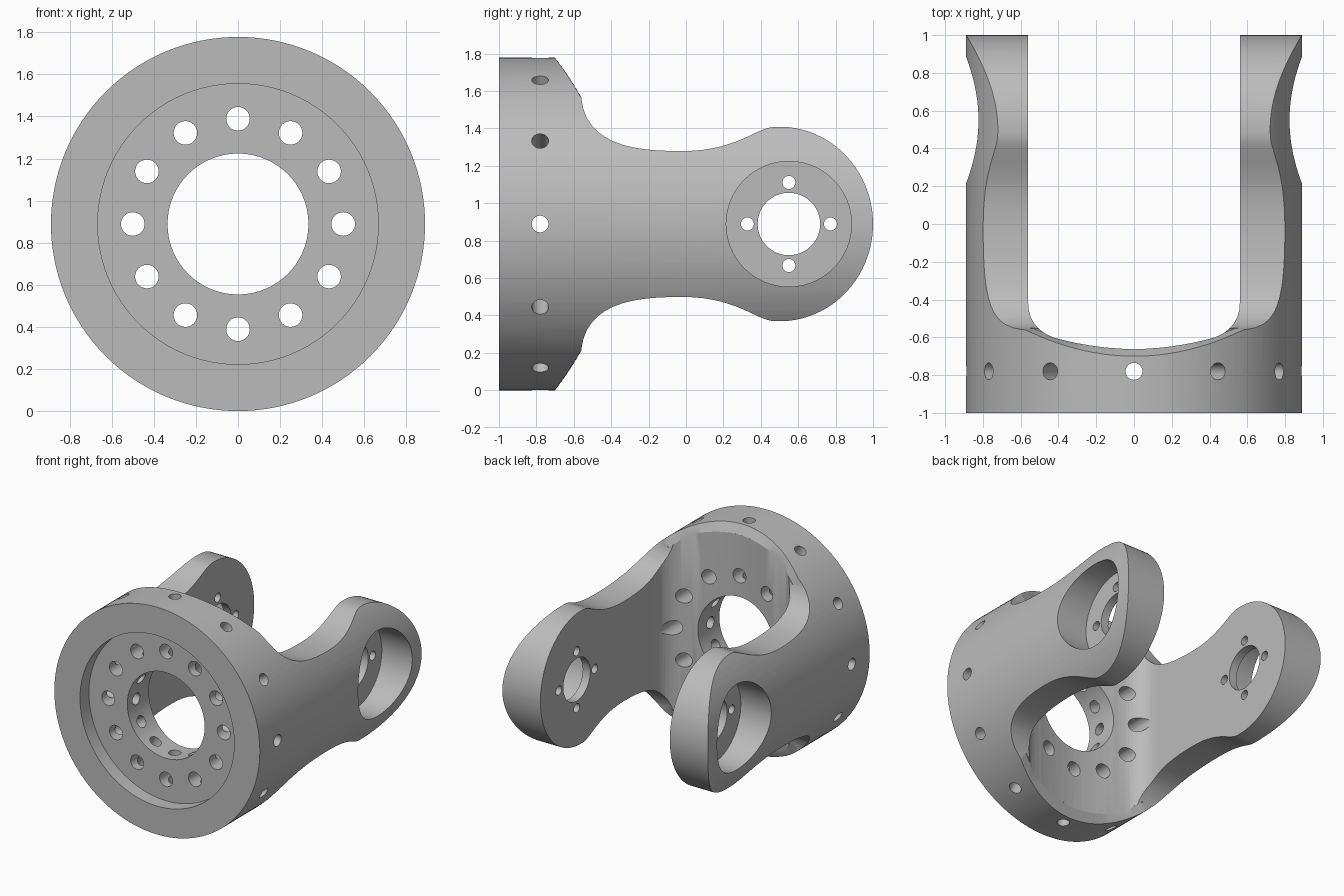
import bpy, bmesh, math
from mathutils import Vector, Matrix
from mathutils.geometry import interpolate_bezier

if "Cube" in bpy.data.objects:
    bpy.data.objects.remove(bpy.data.objects["Cube"])

R = 0.889          # outer radius, also the height of the main axis
EAR_Y = 0.55       # pivot position along the arms
WALL = 0.56        # inner face of the arms


def finish(name, bm):
    bmesh.ops.recalc_face_normals(bm, faces=bm.faces)
    mesh = bpy.data.meshes.new(name)
    bm.to_mesh(mesh)
    bm.free()
    obj = bpy.data.objects.new(name, mesh)
    bpy.context.collection.objects.link(obj)
    return obj


def rod(bm, start, end, radius, sides=32):
    a, b = Vector(start), Vector(end)
    turn = (b - a).to_track_quat('Z', 'Y').to_matrix().to_4x4()
    bmesh.ops.create_cone(bm, cap_ends=True, segments=sides, radius1=radius,
                          radius2=radius, depth=(b - a).length,
                          matrix=Matrix.Translation((a + b) / 2) @ turn)


def prism(name, points, shift):
    bm = bmesh.new()
    face = bm.faces.new([bm.verts.new(p) for p in points])
    out = bmesh.ops.extrude_face_region(bm, geom=[face])
    verts = [v for v in out["geom"] if isinstance(v, bmesh.types.BMVert)]
    bmesh.ops.translate(bm, verts=verts, vec=shift)
    return finish(name, bm)


def bezier(a, b, c, d, n):
    pts = interpolate_bezier(*[Vector((*p, 0)) for p in (a, b, c, d)], n)
    return [(p.x, p.y) for p in pts]


def combine(body, cutter, operation='DIFFERENCE'):
    mod = body.modifiers.new("cut", 'BOOLEAN')
    mod.operation, mod.object, mod.solver = operation, cutter, 'EXACT'
    bpy.context.view_layer.objects.active = body
    bpy.ops.object.modifier_apply(modifier=mod.name)
    bpy.data.objects.remove(cutter)


# Solid round bar
bm = bmesh.new()
rod(bm, (0, -1, R), (0, 1.1, R), R, 128)
body = finish("yoke_body", bm)

# Side outline: full base, waisted arms, rounded ears (heights from the axis)
top = [(-1.2, 1.1), (-0.56, 1.1)]
top += bezier((-0.56, 0.67), (-0.53, 0.41), (-0.25, 0.39), (-0.02, 0.39), 14)
top += bezier((-0.02, 0.39), (0.25, 0.39), (0.36, 0.5), (0.456, 0.518), 14)[1:]
top += [(0.5 + 0.5 * math.cos(a), 0.52 * math.sin(a))
        for a in (math.radians(92 - 4 * i) for i in range(24))]
outline = top[:-1] + [(1.0, 0)] + [(y, -z) for y, z in reversed(top[:-1])]
combine(body, prism("side_outline", [(-1.2, y, R + z) for y, z in outline], (2.4, 0, 0)),
        'INTERSECT')

# Channel between the arms, with a bowed floor and filleted corners
half = [(WALL, 1.3)] + bezier((WALL, -0.42), (WALL, -0.53), (0.48, -0.59), (0.4, -0.608), 10)
half += bezier((0.4, -0.608), (0.3, -0.635), (0.15, -0.662), (0, -0.662), 8)[1:]
channel = half + [(-x, y) for x, y in reversed(half[:-1])]
combine(body, prism("channel", [(x, y, -0.3) for x, y in channel], (0, 0, 2.5)))

# Chamfer along the back rim of the base, above and below
for side in (1, -1):
    bm = bmesh.new()
    rings = []
    for i in range(25):
        a = math.radians(-41 + 82 * i / 24)
        s, c = math.sin(a), math.cos(a)
        inner, outer = 0.82, 0.96
        y_in = -0.662 + 0.38 * (inner * s) ** 2
        y_rim = -0.70 + 0.42 * (R * s) ** 2
        y_out = y_in + (y_rim - y_in) * (outer - inner) / (R - inner)
        section = [(inner, y_in), (outer, y_out), (outer, 0), (inner, 0)]
        rings.append([bm.verts.new((r * s, y, R + side * r * c)) for r, y in section])
    for p, q in zip(rings, rings[1:]):
        for k in range(4):
            bm.faces.new((p[k], p[k - 1], q[k - 1], q[k]))
    bm.faces.new(rings[0])
    bm.faces.new(rings[-1])
    combine(body, finish("rim_chamfer", bm))

# Shallow front recess
bm = bmesh.new()
rod(bm, (0, -1.2, R), (0, -0.89, R), 0.667, 96)
combine(body, finish("front_recess", bm))

# Main bore and bolt circle
bm = bmesh.new()
rod(bm, (0, -1.2, R), (0, -0.3, R), 0.335, 64)
for i in range(12):
    a = math.tau * i / 12
    x, z = 0.5 * math.cos(a), R + 0.5 * math.sin(a)
    rod(bm, (x, -1.2, z), (x, -0.3, z), 0.056)
combine(body, finish("front_bores", bm))

# Radial holes around the base
bm = bmesh.new()
for i in range(12):
    a = math.tau * i / 12
    x, z = math.cos(a), math.sin(a)
    rod(bm, (0.28 * x, -0.78, R + 0.28 * z), (x, -0.78, R + z), 0.045, 24)
combine(body, finish("radial_holes", bm))

# Ear recesses, one on each outer side
bm = bmesh.new()
for side in (1, -1):
    rod(bm, (side * 0.625, EAR_Y, R), (side * 1.2, EAR_Y, R), 0.335, 64)
combine(body, finish("ear_recesses", bm))

# Pivot bores and screw holes through both ears
bm = bmesh.new()
rod(bm, (-1.2, EAR_Y, R), (1.2, EAR_Y, R), 0.167, 48)
for dy, dz in ((1, 0), (-1, 0), (0, 1), (0, -1)):
    y, z = EAR_Y + 0.222 * dy, R + 0.222 * dz
    rod(bm, (-1.2, y, z), (1.2, y, z), 0.035, 24)
combine(body, finish("pivot_bores", bm))

# Plain grey metal
grey = bpy.data.materials.new("plain_grey")
grey.use_nodes = True
colour = (0.5, 0.5, 0.5, 1)
grey.diffuse_color = colour
grey.node_tree.nodes["Principled BSDF"].inputs["Base Color"].default_value = colour
body.data.materials.clear()
body.data.materials.append(grey)
for poly in body.data.polygons:
    poly.material_index = 0

bpy.ops.object.select_all(action='DESELECT')
body.select_set(True)
bpy.context.view_layer.objects.active = body
bpy.ops.object.shade_smooth_by_angle(angle=math.radians(25))
